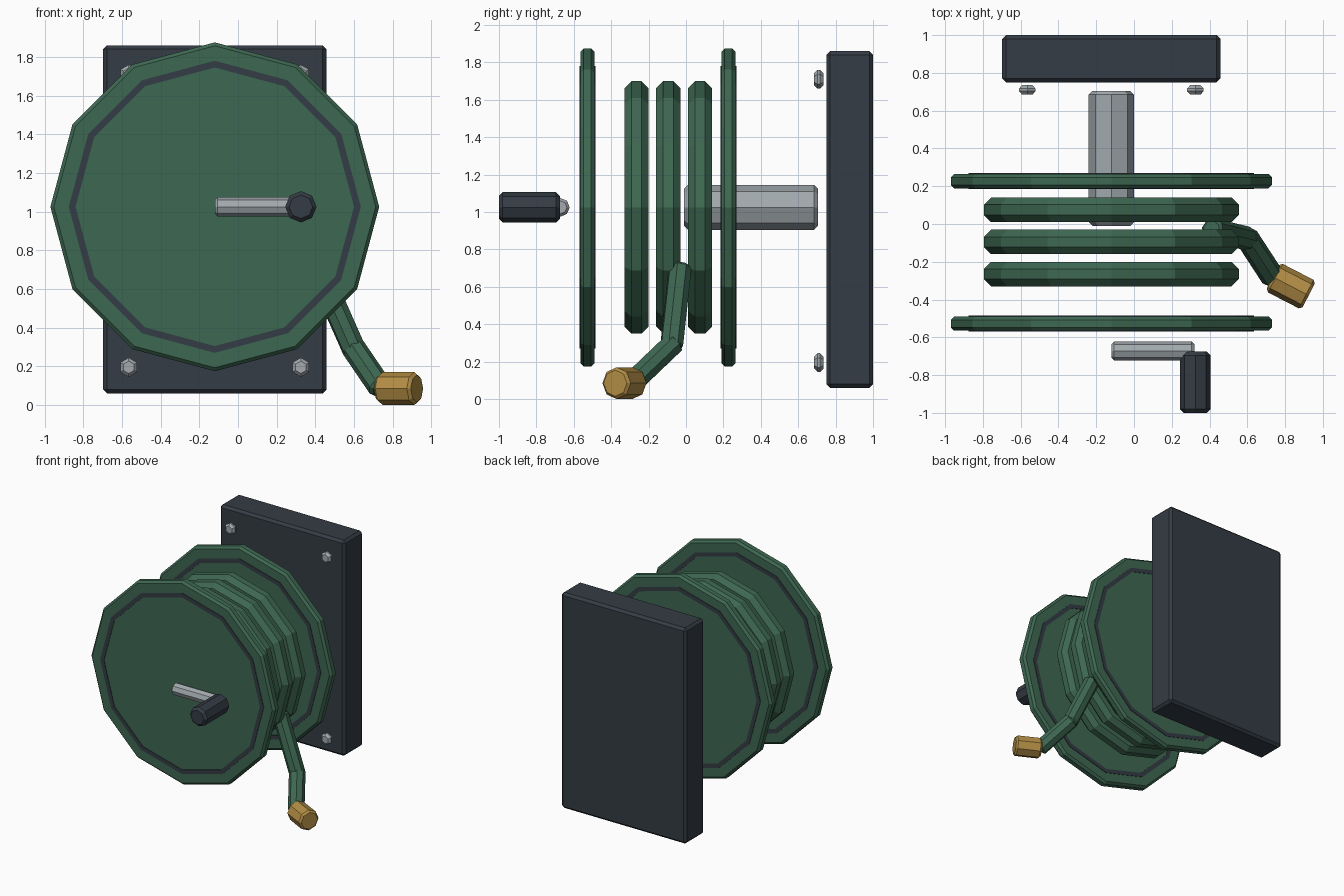
import bpy, bmesh
from math import sin, cos, pi
from mathutils import Vector

if "Cube" in bpy.data.objects:
    bpy.data.objects.remove(bpy.data.objects["Cube"], do_unlink=True)


def material(name, rgb):
    m = bpy.data.materials.new(name)
    m.use_nodes = True
    m.diffuse_color = (*rgb, 1)
    m.node_tree.nodes["Principled BSDF"].inputs["Base Color"].default_value = (*rgb, 1)
    return m


GREEN = material("dark green", (0.048, 0.138, 0.084))
SLATE = material("slate", (0.034, 0.045, 0.058))
STEEL = material("pale steel", (0.36, 0.40, 0.42))
BRASS = material("brass", (0.45, 0.27, 0.06))

CX, CZ = -0.12, 1.025   # reel axis


def finish(name, bm, mat):
    bmesh.ops.recalc_face_normals(bm, faces=bm.faces)
    mesh = bpy.data.meshes.new(name)
    bm.to_mesh(mesh)
    bm.free()
    mesh.materials.append(mat)
    ob = bpy.data.objects.new(name, mesh)
    bpy.context.collection.objects.link(ob)
    return ob


def lathe(name, mat, origin, direction, profile, sides, closed=False):
    """Turn (radius, distance) points about an axis; closed makes a ring."""
    bm = bmesh.new()
    rings = []
    for r, d in profile:
        angles = [2 * pi * i / sides for i in range(sides)]
        rings.append([bm.verts.new((r * sin(a), r * cos(a), d)) for a in angles])
    pairs = list(zip(rings, rings[1:]))
    if closed:
        pairs.append((rings[-1], rings[0]))
    else:
        bm.faces.new(rings[0])
        bm.faces.new(rings[-1])
    for a, b in pairs:
        for i in range(sides):
            j = (i + 1) % sides
            bm.faces.new((a[i], a[j], b[j], b[i]))
    ob = finish(name, bm, mat)
    ob.rotation_mode = 'QUATERNION'
    ob.rotation_quaternion = Vector(direction).to_track_quat('Z', 'Y')
    ob.location = origin
    return ob


def bar(name, mat, start, end, r, sides=8, bevel=0.015):
    """Straight faceted bar with bevelled ends."""
    axis = Vector(end) - Vector(start)
    n = axis.length
    profile = [(r - bevel, 0), (r, bevel), (r, n - bevel), (r - bevel, n)]
    return lathe(name, mat, start, axis, profile, sides)


# Wall plate
bm = bmesh.new()
bmesh.ops.create_cube(bm, size=1)
bmesh.ops.scale(bm, vec=(1.155, 0.25, 1.8), verts=bm.verts)
bmesh.ops.translate(bm, vec=(CX, 0.875, 0.96), verts=bm.verts)
bmesh.ops.bevel(bm, geom=bm.edges[:], offset=0.02, segments=1, affect='EDGES')
finish("wall_plate", bm, SLATE)

# Plate bolts
for side, x in (("right", CX - 0.445), ("left", CX + 0.445)):
    for level, z in (("lower", 0.195), ("upper", 1.71)):
        bar(f"{level}_{side}_bolt", STEEL, (x, 0.735, z), (x, 0.685, z), 0.05, 6, 0.018)

# Axle
bar("axle", STEEL, (CX, 0.705, CZ), (CX, -0.01, CZ), 0.12, 8, 0.02)

# Reel flanges, each with a slate band showing on both faces
for label, y in (("front", -0.527), ("rear", 0.227)):
    bar(f"{label}_flange", GREEN, (CX, y + 0.038, CZ), (CX, y - 0.038, CZ), 0.85, 12, 0.018)
    band = [(0.72, -0.042), (0.755, -0.042), (0.755, 0.042), (0.72, 0.042)]
    lathe(f"{label}_flange_band", SLATE, (CX, y, CZ), (0, -1, 0), band, 12, True)

# Wound hose: octagonal section with a flat outer side
R = 0.065 / cos(pi / 8)
section = [(0.61 + R * cos((i + 0.5) * pi / 4), R * sin((i + 0.5) * pi / 4)) for i in range(8)]
for i in range(3):
    lathe(f"hose_coil_{i + 1}", GREEN, (CX, 0.075 - 0.17 * i, CZ), (0, -1, 0), section, 12, True)

# Loose hose end and nozzle
bar("hose_tail_upper", GREEN, (0.41, -0.03, 0.715), (0.605, -0.078, 0.275), 0.063)
bar("hose_tail_lower", GREEN, (0.59, -0.06, 0.305), (0.74, -0.29, 0.085), 0.063)
bar("nozzle", BRASS, (0.735, -0.28, 0.085), (0.925, -0.378, 0.085), 0.085)

# Crank
bar("crank_arm", STEEL, (CX, -0.672, CZ), (0.32, -0.672, CZ), 0.05)
bar("crank_handle", SLATE, (0.325, -0.675, CZ), (0.325, -1, CZ), 0.081, 8, 0.02)
